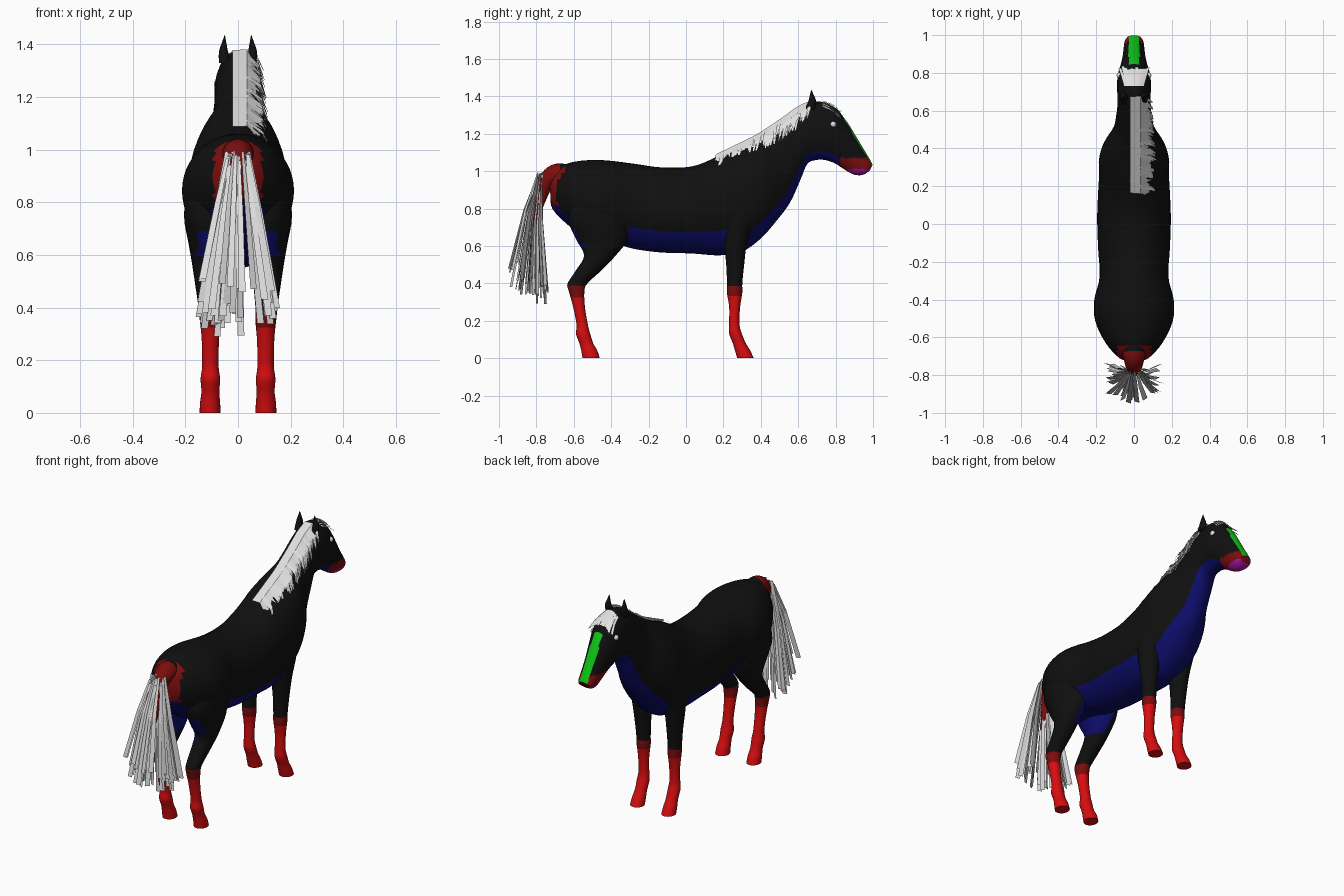
import bpy, bmesh, math, random
from mathutils import Vector

if "Cube" in bpy.data.objects:
    bpy.data.objects.remove(bpy.data.objects["Cube"])

random.seed(4)


def material(name, rgb):
    m = bpy.data.materials.new(name)
    m.diffuse_color = (*rgb, 1)
    m.use_nodes = True
    m.node_tree.nodes["Principled BSDF"].inputs["Base Color"].default_value = m.diffuse_color
    return m


MATS = [material("black_coat", (0.005, 0.005, 0.005)),
        material("blue_underside", (0.004, 0.004, 0.15)),
        material("bright_red", (0.68, 0.004, 0.005)),
        material("dark_red", (0.2, 0.004, 0.004)),
        material("green_blaze", (0.004, 0.55, 0.008)),
        material("magenta_chin", (0.4, 0.008, 0.35)),
        material("white_hair", (0.75, 0.75, 0.75))]
BLACK, BLUE, RED, DARK, GREEN, MAGENTA, WHITE = range(7)


def spline(keys, n):
    """Catmull-Rom samples through key tuples."""
    out = []
    for i in range(len(keys) - 1):
        p = [keys[max(0, min(len(keys) - 1, i + d))] for d in (-1, 0, 1, 2)]
        for s in range(n):
            t = s / n
            out.append(tuple(0.5 * (2 * b + (c - a) * t + (2 * a - 5 * b + 4 * c - d) * t * t
                                    + (3 * b - a - 3 * c + d) * t ** 3) for a, b, c, d in zip(*p)))
    return out + [keys[-1]]


def finish(bm, name, smooth=True):
    me = bpy.data.meshes.new(name)
    bm.to_mesh(me)
    bm.free()
    for m in MATS:
        me.materials.append(m)
    ob = bpy.data.objects.new(name, me)
    bpy.context.collection.objects.link(ob)
    for p in me.polygons:
        p.use_smooth = smooth
    if smooth:
        bpy.ops.object.select_all(action='DESELECT')
        ob.select_set(True)
        bpy.context.view_layer.objects.active = ob
        bpy.ops.object.shade_smooth_by_angle(angle=math.radians(50))
    return ob


def loft(name, rings, rule, n):
    """Skin closed rings; rule(centre, normal, key position, height fraction) gives the colour."""
    bm = bmesh.new()
    vs = [[bm.verts.new(p) for p in r] for r in rings]
    k = len(rings[0])
    info = {}
    for i in range(len(vs) - 1):
        for j in range(k):
            f = bm.faces.new((vs[i][j], vs[i][(j + 1) % k], vs[i + 1][(j + 1) % k], vs[i + 1][j]))
            info[f] = ((i + 0.5) / n, (1 + math.cos(2 * math.pi * (j + 0.5) / k)) / 2)
    info[bm.faces.new(vs[0])] = (0, 0.5)
    info[bm.faces.new(vs[-1])] = (len(vs) / n, 0.5)
    bmesh.ops.recalc_face_normals(bm, faces=bm.faces)
    for f, (u, h) in info.items():
        f.material_index = rule(f.calc_center_median(), f.normal, u, h)
    return finish(bm, name)


def angles(k):
    return [2 * math.pi * j / k for j in range(k)]


# Trunk, neck and head: top y, top z, bottom y, bottom z, half width
BODY = [(-.73, .93, -.725, .87, .03), (-.70, 1.0, -.715, .80, .08), (-.62, 1.045, -.64, .72, .15),
        (-.5, 1.06, -.53, .64, .205), (-.4, 1.055, -.4, .62, .21), (-.28, 1.04, -.28, .585, .182),
        (-.13, 1.02, -.13, .565, .19), (.03, 1.025, .03, .56, .195), (.15, 1.07, .18, .55, .19),
        (.22, 1.11, .3, .57, .185), (.29, 1.14, .4, .64, .185), (.37, 1.18, .48, .73, .16),
        (.45, 1.23, .555, .83, .11), (.53, 1.285, .61, .95, .095), (.60, 1.335, .65, 1.04, .088),
        (.66, 1.365, .70, 1.06, .088), (.73, 1.37, .74, 1.06, .09), (.80, 1.335, .79, 1.045, .085),
        (.86, 1.265, .83, 1.02, .07), (.91, 1.185, .87, .995, .06), (.955, 1.11, .905, .98, .055),
        (.985, 1.06, .945, .98, .05), (.998, 1.035, .98, 1.0, .035)]


def body_rule(c, nrm, u, h):
    if c.y > .84 and abs(c.x) < .028 and h > .72:
        return GREEN
    if c.y > .825 and c.z < 1.07:
        return MAGENTA if c.z < 1.012 else DARK
    if c.y < -.64 and abs(c.x) < .09:
        return DARK if c.z > .82 else BLUE
    share = .13 if u < 4.8 else .27 if u < 8.7 else .14 if u < 14 else .16 if u < 18 else 0
    return BLUE if h < share else BLACK


rings = []
for ty, tz, by, bz, w in spline(BODY, 4):
    rings.append([(w * math.sin(a), (ty + by) / 2 + (ty - by) / 2 * math.cos(a),
                   (tz + bz) / 2 + (tz - bz) / 2 * math.cos(a)) for a in angles(48)])
loft("body", rings, body_rule, 4)

# Legs: z, centre y, radius y, centre x, radius x
HIND = [(.90, -.46, .14, .10, .09), (.75, -.47, .16, .11, .095), (.64, -.45, .14, .112, .075),
        (.55, -.46, .085, .112, .06), (.47, -.52, .068, .11, .05), (.40, -.58, .053, .108, .042),
        (.36, -.585, .042, .106, .04), (.28, -.573, .032, .105, .033), (.18, -.555, .030, .105, .031),
        (.13, -.55, .038, .105, .037), (.08, -.533, .037, .105, .034), (.04, -.517, .043, .106, .038),
        (0, -.507, .046, .106, .04)]
FORE = [(.88, .30, .11, .10, .075), (.75, .28, .09, .11, .07), (.62, .265, .062, .11, .058),
        (.50, .263, .048, .108, .046), (.40, .26, .041, .106, .04), (.35, .26, .041, .105, .039),
        (.27, .26, .029, .105, .032), (.18, .258, .028, .105, .031), (.13, .265, .034, .105, .036),
        (.08, .285, .035, .105, .034), (.04, .303, .041, .106, .038), (0, .318, .044, .106, .04)]


def leg_rule(hind):
    def rule(c, nrm, u, h):
        if c.z < .325:
            return RED
        if c.z < .39:
            return DARK
        inner = nrm.x * c.x < 0
        if hind and .52 < c.z < .7 and (inner or (c.z > .59 and nrm.y < -.55)):
            return BLUE
        return BLACK
    return rule


for side, label in ((1, "right"), (-1, "left")):
    for part, keys in (("hind_leg", HIND), ("front_leg", FORE)):
        rings = [[(side * (xc + rx * math.sin(a)), yc + ry * math.cos(a), z) for a in angles(24)]
                 for z, yc, ry, xc, rx in spline(keys, 4)]
        loft(f"{part}_{label}", rings, leg_rule(part == "hind_leg"), 4)

    # Ear: leaning pointed cone
    EAR = [(.66, 1.33, .05, .028), (.675, 1.37, .055, .022), (.673, 1.405, .053, .011), (.67, 1.435, .05, .001)]
    loft(f"ear_{label}", [[(side * (x + r * .8 * math.sin(a)), y + r * math.cos(a), z) for a in angles(12)]
                          for y, z, x, r in spline(EAR, 3)], lambda *_: BLACK, 3)

    # Eye
    bm = bmesh.new()
    bmesh.ops.create_uvsphere(bm, u_segments=16, v_segments=10, radius=.016)
    bmesh.ops.translate(bm, verts=bm.verts, vec=(side * .076, .787, 1.25))
    for f in bm.faces:
        f.material_index = WHITE
    finish(bm, f"eye_{label}")

# Tail dock: y, z, radius
DOCK = [(-.62, .97, .06), (-.69, .98, .06), (-.745, .945, .046), (-.77, .87, .03), (-.815, .70, .008)]
rings = []
samples = spline(DOCK, 5)
for i, (y, z, r) in enumerate(samples):
    a0, a1 = samples[max(i - 1, 0)], samples[min(i + 1, len(samples) - 1)]
    t = Vector((0, a1[0] - a0[0], a1[1] - a0[1])).normalized()
    up = Vector((0, -t.z, t.y))
    rings.append([Vector((r * math.sin(a), y, z)) + up * r * math.cos(a) for a in angles(20)])
loft("tail_dock", rings, lambda c, n, u, h: DARK if c.y < -.675 else BLACK, 5)


def ribbon(bm, pts, widths, across):
    """Flat hair strand through the points."""
    across = Vector(across).normalized()
    rows = [[bm.verts.new(Vector(p) + across * w * s / 2) for s in (-1, 1)] for p, w in zip(pts, widths)]
    for a, b in zip(rows, rows[1:]):
        bm.faces.new((a[0], a[1], b[1], b[0])).material_index = WHITE


# Tail hair fanning out from the dock
bm = bmesh.new()
for i in range(54):
    fx = random.uniform(-1, 1)
    fy = random.random()
    root = Vector((fx * .045, -.765 - .03 * fy, random.uniform(.93, .995)))
    tip = Vector((fx * .15, -.73 - .25 * fy * (1 - .3 * abs(fx)),
                  .27 + .14 * fy ** 2 + random.uniform(0, .12)))
    mid = root.lerp(tip, .4) + Vector((0, -.012, .01))
    ribbon(bm, (root, mid, tip), (.012, .022, .028), (1, random.uniform(-.7, .7), 0))
finish(bm, "tail_hair", False)

# Mane falling over the right side of the neck
bm = bmesh.new()
CREST = [(.17, 1.088), (.29, 1.145), (.37, 1.185), (.45, 1.235), (.53, 1.29), (.60, 1.34), (.67, 1.37)]
line = spline(CREST, 16)
for i, (y, z) in enumerate(line):
    g = i / len(line)
    drop = random.uniform(.075, .125) if g < .85 else random.uniform(.05, .1)
    out = random.uniform(.095, .125) - .025 * g
    ribbon(bm, ((-.02, y, z + .004), (.035, y - .002, z + .006), (out * .8, y - .008, z - drop * .4),
                (out, y - .02, z - drop)), (.014, .02, .02, .008), (0, 1, .6))
finish(bm, "mane", False)

# Forelock over the forehead
bm = bmesh.new()
for i in range(11):
    s = i / 5 - 1
    drop = .035 * s * s
    ribbon(bm, ((s * .048, .73, 1.378 - drop * .8), (s * .062, .785, 1.358 - drop),
                (s * .075, .838 - random.uniform(0, .02), 1.318 - drop)), (.012, .015, .017), (1, 0, -.5 * s))
finish(bm, "forelock", False)
